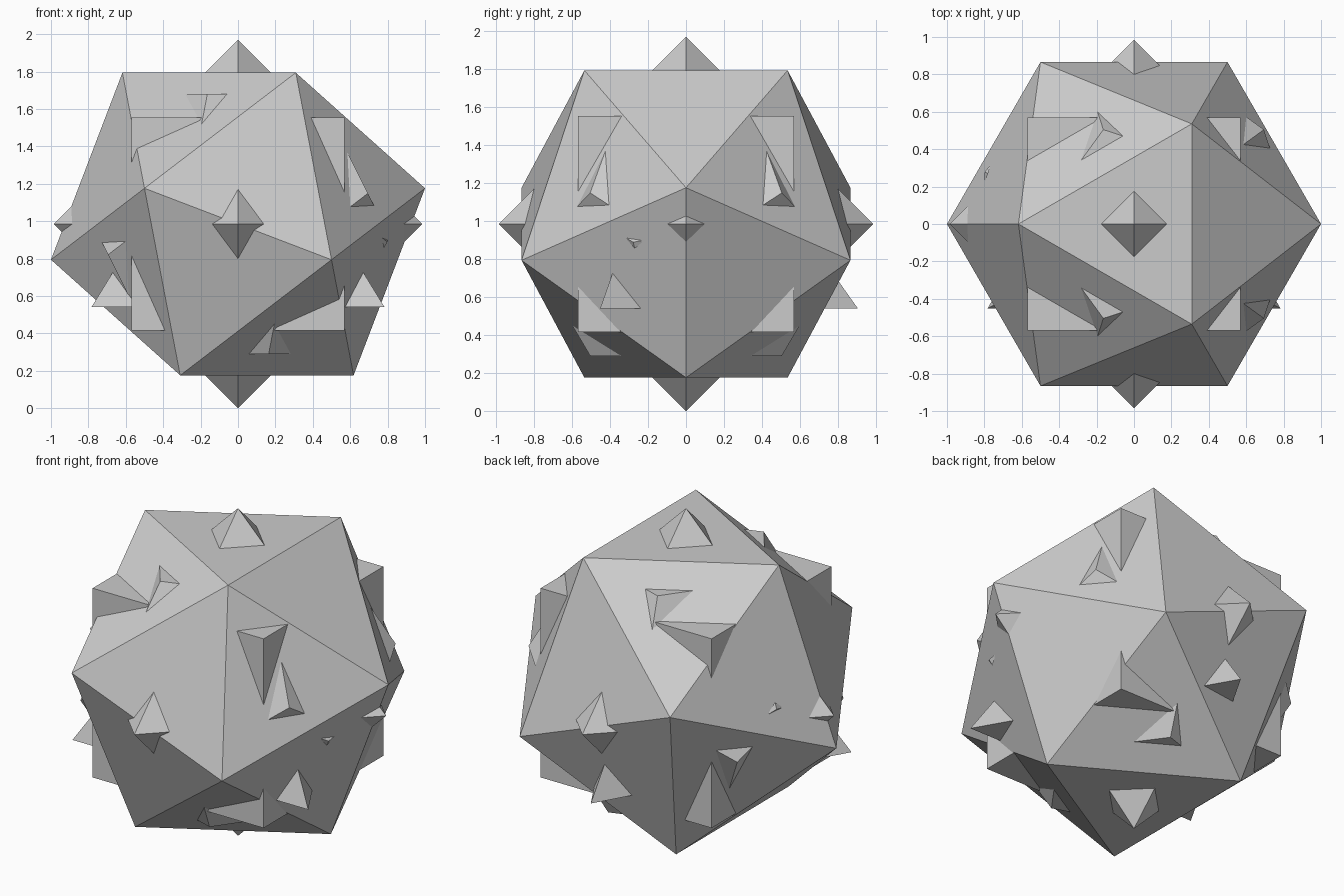
import bpy, bmesh
from math import cos, sin, radians, pi, sqrt
from mathutils import Vector

if "Cube" in bpy.data.objects:
    bpy.data.objects.remove(bpy.data.objects["Cube"])

CZ = 0.985  # shared centre height


def hull(name, pts):
    """Flat-faced convex solid around points given relative to the centre."""
    bm = bmesh.new()
    for p in pts:
        bm.verts.new(p)
    bmesh.ops.convex_hull(bm, input=bm.verts[:])
    bmesh.ops.dissolve_limit(bm, angle_limit=radians(1), verts=bm.verts[:], edges=bm.edges[:])
    bmesh.ops.recalc_face_normals(bm, faces=bm.faces[:])
    me = bpy.data.meshes.new(name)
    bm.to_mesh(me)
    bm.free()
    ob = bpy.data.objects.new(name, me)
    ob.location.z = CZ
    bpy.context.collection.objects.link(ob)
    return ob


def ring(n, r, z, start):
    """Regular ring of n points; start angle in degrees."""
    return [Vector((r * cos(radians(start) + 2 * pi * i / n),
                    r * sin(radians(start) + 2 * pi * i / n), z)) for i in range(n)]


def with_opposites(pts):
    return pts + [-p for p in pts]


# Icosahedron resting on a face: main body
phi = (1 + sqrt(5)) / 2
hull("icosahedron", with_opposites(
    ring(3, 1 / phi, phi / 2, 60) + ring(3, 1, phi / 2 - 1 / phi, 0)))

# Octahedron: four-sided tips on each axis
hull("octahedron", with_opposites([Vector((CZ, 0, 0)), Vector((0, CZ, 0)), Vector((0, 0, CZ))]))

# Cube: same circumscribed sphere as the octahedron
c = CZ / sqrt(3)
hull("cube", ring(4, c * sqrt(2), c, 45) + ring(4, c * sqrt(2), -c, 45))

# Dodecahedron with a pentagon facing up
R = 0.874
hull("dodecahedron", with_opposites(
    ring(5, 0.607 * R, 0.7947 * R, 180) + ring(5, 0.9822 * R, 0.1876 * R, 180)))

# Tetrahedron with a flat base and one corner to the back
r = 0.905
hull("tetrahedron", ring(3, r, -0.445, 90) + [Vector((0, 0, -0.445 + r * sqrt(2)))])

# Tiny opposite points that just break the surface
for name, s in (("small_tip_front", 1), ("small_tip_back", -1)):
    tip = Vector((0.79, -0.275, -0.095))
    base = [Vector((0.766, -0.32, -0.07)), Vector((0.80, -0.22, -0.085)), Vector((0.78, -0.27, -0.13))]
    hull(name, [s * p for p in [tip * 1.01] + base])
